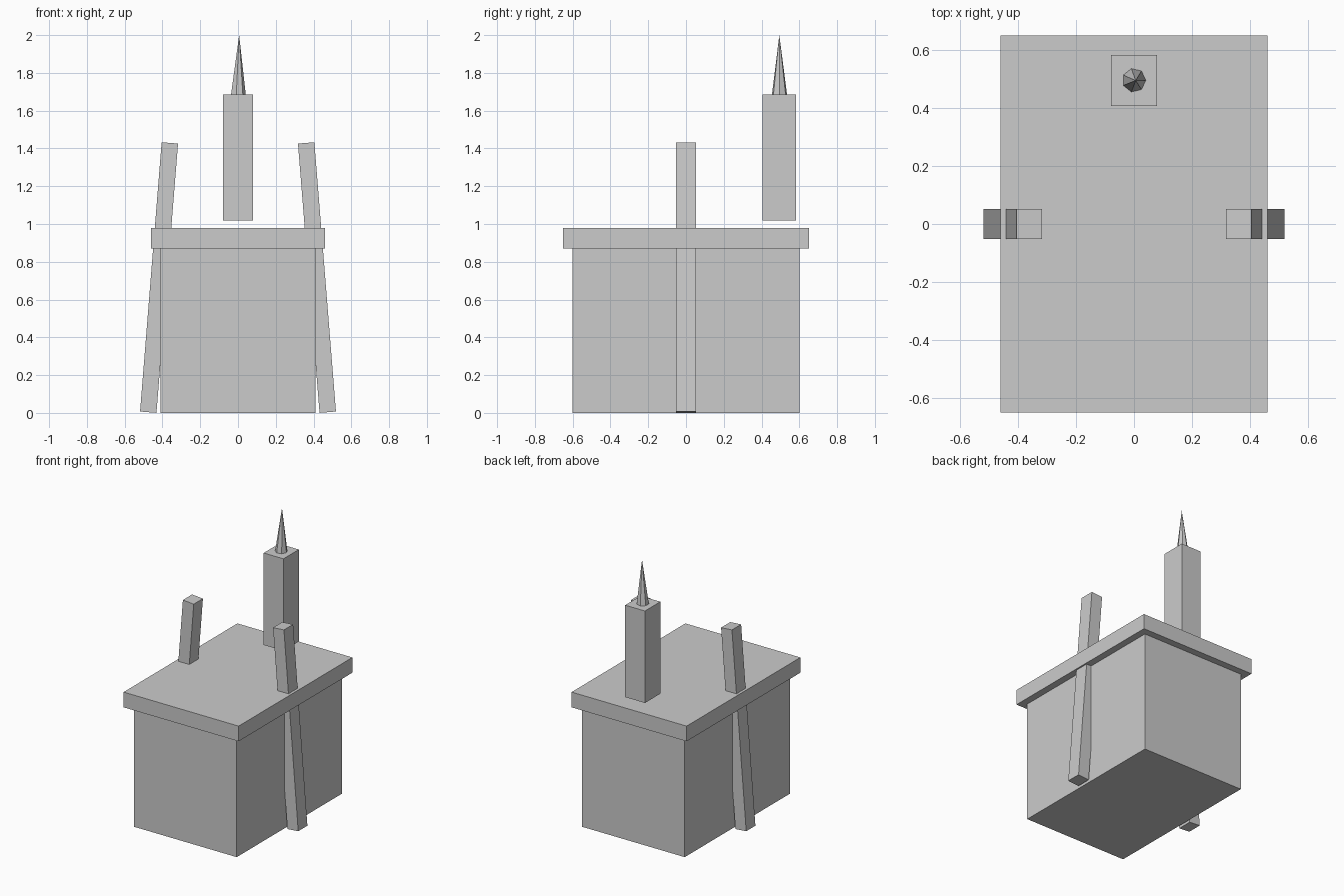
import bpy, bmesh
from math import cos, sin, tau
from mathutils import Matrix

if "Cube" in bpy.data.objects:
    bpy.data.objects.remove(bpy.data.objects["Cube"])


def add_mesh(name, bm):
    bmesh.ops.recalc_face_normals(bm, faces=bm.faces)
    mesh = bpy.data.meshes.new(name)
    bm.to_mesh(mesh)
    bm.free()
    obj = bpy.data.objects.new(name, mesh)
    bpy.context.collection.objects.link(obj)
    return obj


def box(name, center, size, tilt=0.0):
    bm = bmesh.new()
    bmesh.ops.create_cube(bm, size=1, matrix=Matrix.Diagonal((*size, 1)))
    obj = add_mesh(name, bm)
    obj.location = center
    obj.rotation_euler.y = tilt
    return obj


# Main block and overhanging top slab
box("body", (0, 0, 0.435), (0.82, 1.20, 0.87))
box("top_slab", (0, 0, 0.925), (0.92, 1.30, 0.11))

# Side posts leaning inward through the slab
for side, label in ((-1, "left"), (1, "right")):
    box(f"{label}_post", (side * 0.418, 0, 0.7165), (0.087, 0.105, 1.43), -side * 0.08)

# Rear column, floating just above the slab
box("column", (0, 0.494, 1.352), (0.158, 0.176, 0.665))

# Slender seven-sided spire
bm = bmesh.new()
base = [bm.verts.new((0.041 * cos(tau * i / 7), 0.495 + 0.041 * sin(tau * i / 7), 1.685))
        for i in range(7)]
apex = bm.verts.new((0.006, 0.494, 2.0))
bm.faces.new(base[::-1])
for i in range(7):
    bm.faces.new((base[i], base[(i + 1) % 7], apex))
add_mesh("spire", bm)
